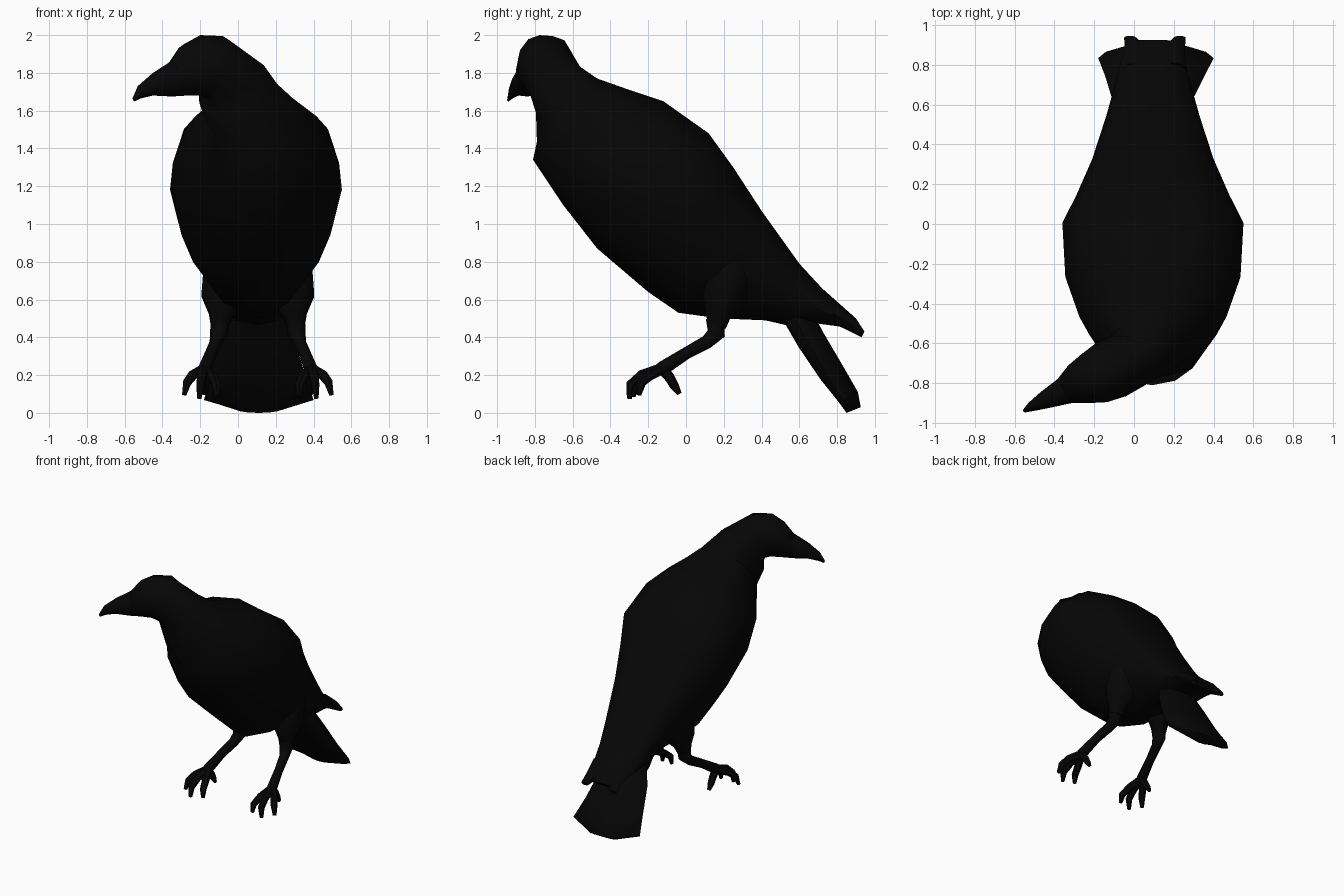
import bpy, bmesh, math
from mathutils import Vector

MID = 0.095  # x of the body's centre plane

black = bpy.data.materials.new("feather black")
black.diffuse_color = (0.0017, 0.0017, 0.0017, 1)


def loft(name, rings, sides=12, sharp=50):
    """Skin a closed tube through rings of (centre, up half-axis, side half-axis, sag)."""
    bm = bmesh.new()
    loops = []
    for c, u, v, sag in rings:
        c, u, v = Vector(c), Vector(u), Vector(v)
        loop = []
        for i in range(sides):
            a = 2 * math.pi * i / sides
            s = math.sin(a)
            loop.append(bm.verts.new(c + u * math.cos(a) + v * s - u.normalized() * sag * s * s))
        loops.append(loop)
    for a, b in zip(loops, loops[1:]):
        for i in range(sides):
            j = (i + 1) % sides
            bm.faces.new((a[i], a[j], b[j], b[i]))
    bm.faces.new(loops[0])
    bm.faces.new(loops[-1])
    bmesh.ops.recalc_face_normals(bm, faces=bm.faces)
    me = bpy.data.meshes.new(name)
    bm.to_mesh(me)
    bm.free()
    me.materials.append(black)
    ob = bpy.data.objects.new(name, me)
    bpy.context.collection.objects.link(ob)
    bpy.ops.object.select_all(action='DESELECT')
    ob.select_set(True)
    bpy.context.view_layer.objects.active = ob
    bpy.ops.object.shade_smooth_by_angle(angle=math.radians(sharp))
    return ob


def section(up, low, hw, x=MID, sag=0.0):
    """Ring from its top and bottom points in the side view plus a half width."""
    c = (x, (up[0] + low[0]) / 2, (up[1] + low[1]) / 2)
    return c, (0, (up[0] - low[0]) / 2, (up[1] - low[1]) / 2), (hw, 0, 0), sag


def tube(name, pts, sides=8):
    """Round limb through (x, y, z, radius) points."""
    P = [Vector(p[:3]) for p in pts]
    rings = []
    for i, p in enumerate(pts):
        d = (P[min(i + 1, len(P) - 1)] - P[max(i - 1, 0)]).normalized()
        side = Vector((1, 0, 0))
        side = (side - d * side.dot(d)).normalized()
        rings.append((P[i], side.cross(d) * p[3], side * p[3], 0))
    return loft(name, rings, sides)


# folded wings, body, neck and turned head (negative sag = widest at the wings)
beak_base = ((-0.35, -0.84, 1.77), (0, 0, 0.095), (0.035, -0.06, 0), 0)
loft("body_and_head", [
    section((0.925, 0.45), (0.905, 0.425), 0.135),
    section((0.90, 0.50), (0.83, 0.455), 0.15),
    section((0.81, 0.58), (0.68, 0.475), 0.18),
    section((0.72, 0.66), (0.55, 0.46), 0.205, sag=-0.02),
    section((0.60, 0.79), (0.42, 0.49), 0.235, sag=-0.06),
    section((0.40, 1.07), (0.18, 0.50), 0.305, sag=-0.10),
    section((0.25, 1.30), (-0.04, 0.53), 0.385, sag=-0.11),
    section((0.12, 1.48), (-0.20, 0.64), 0.455, sag=-0.13),
    section((-0.12, 1.65), (-0.47, 0.87), 0.44, sag=-0.07),
    section((-0.30, 1.71), (-0.65, 1.10), 0.37, sag=-0.02),
    section((-0.47, 1.77), (-0.81, 1.34), 0.235, 0.09),
    ((-0.025, -0.68, 1.715), (0.10, 0.08, 0.145), (0.15, -0.09, 0), 0),
    ((-0.12, -0.735, 1.83), (0.04, 0.03, 0.165), (0.08, -0.13, 0), 0),
    ((-0.20, -0.775, 1.84), (0, 0, 0.16), (0.065, -0.12, 0), 0),
    ((-0.28, -0.805, 1.815), (-0.01, 0, 0.135), (0.05, -0.095, 0), 0),
    beak_base])

# beak
loft("beak", [
    beak_base,
    ((-0.45, -0.885, 1.74), (0, 0, 0.06), (0.02, -0.04, 0), 0),
    ((-0.52, -0.92, 1.70), (-0.005, 0, 0.035), (0.012, -0.02, 0), 0),
    ((-0.552, -0.94, 1.658), (-0.005, 0, 0.009), (0.004, -0.007, 0), 0)])

# fanned tail, arched across its width
loft("tail", [
    section((0.66, 0.55), (0.52, 0.48), 0.15, sag=0.02),
    section((0.73, 0.42), (0.595, 0.35), 0.21, sag=0.02),
    section((0.83, 0.25), (0.71, 0.18), 0.25, 0.105, sag=0.03),
    section((0.91, 0.11), (0.81, 0.055), 0.29, 0.11, sag=0.03),
    section((0.925, 0.03), (0.85, 0.0), 0.11, 0.11)])

for s, label in ((-1, "left"), (1, "right")):
    def at(x):
        return 0.105 + s * x

    # wing tip
    loft(label + "_wing_tip", [
        section((0.81, 0.57), (0.74, 0.49), 0.07, at(0.09)),
        section((0.90, 0.50), (0.84, 0.445), 0.06, at(0.09)),
        section((0.945, 0.43), (0.93, 0.40), 0.03, at(0.125))], 8)

    # thigh and shank
    tube(label + "_thigh", [
        (at(0.155), 0.245, 0.83, 0.125), (at(0.165), 0.23, 0.75, 0.13),
        (at(0.185), 0.20, 0.61, 0.12), (at(0.195), 0.17, 0.52, 0.068),
        (at(0.205), 0.165, 0.45, 0.046)], 10)
    ankle = (at(0.28), -0.125, 0.235)
    tube(label + "_shank", [
        (at(0.20), 0.155, 0.50, 0.05), (at(0.205), 0.16, 0.42, 0.048),
        (at(0.22), 0.11, 0.375, 0.036), (at(0.25), 0.0, 0.315, 0.032),
        ankle + (0.038,), (at(0.285), -0.17, 0.215, 0.022)])

    # three front toes and one back toe, each ending in a claw
    toes = {
        "inner": ((0.24, -0.21, 0.19), (0.22, -0.27, 0.145), (0.215, -0.28, 0.085)),
        "middle": ((0.295, -0.235, 0.20), (0.305, -0.295, 0.15), (0.31, -0.30, 0.075)),
        "outer": ((0.345, -0.19, 0.20), (0.375, -0.235, 0.16), (0.39, -0.25, 0.095)),
        "back": ((0.28, -0.085, 0.185), (0.28, -0.06, 0.14), (0.28, -0.035, 0.10))}
    for toe, path in toes.items():
        tube(f"{label}_{toe}_toe", [ankle + (0.03,)] + [
            (at(x), y, z, r) for (x, y, z), r in zip(path, (0.027, 0.024, 0.013))], 6)
